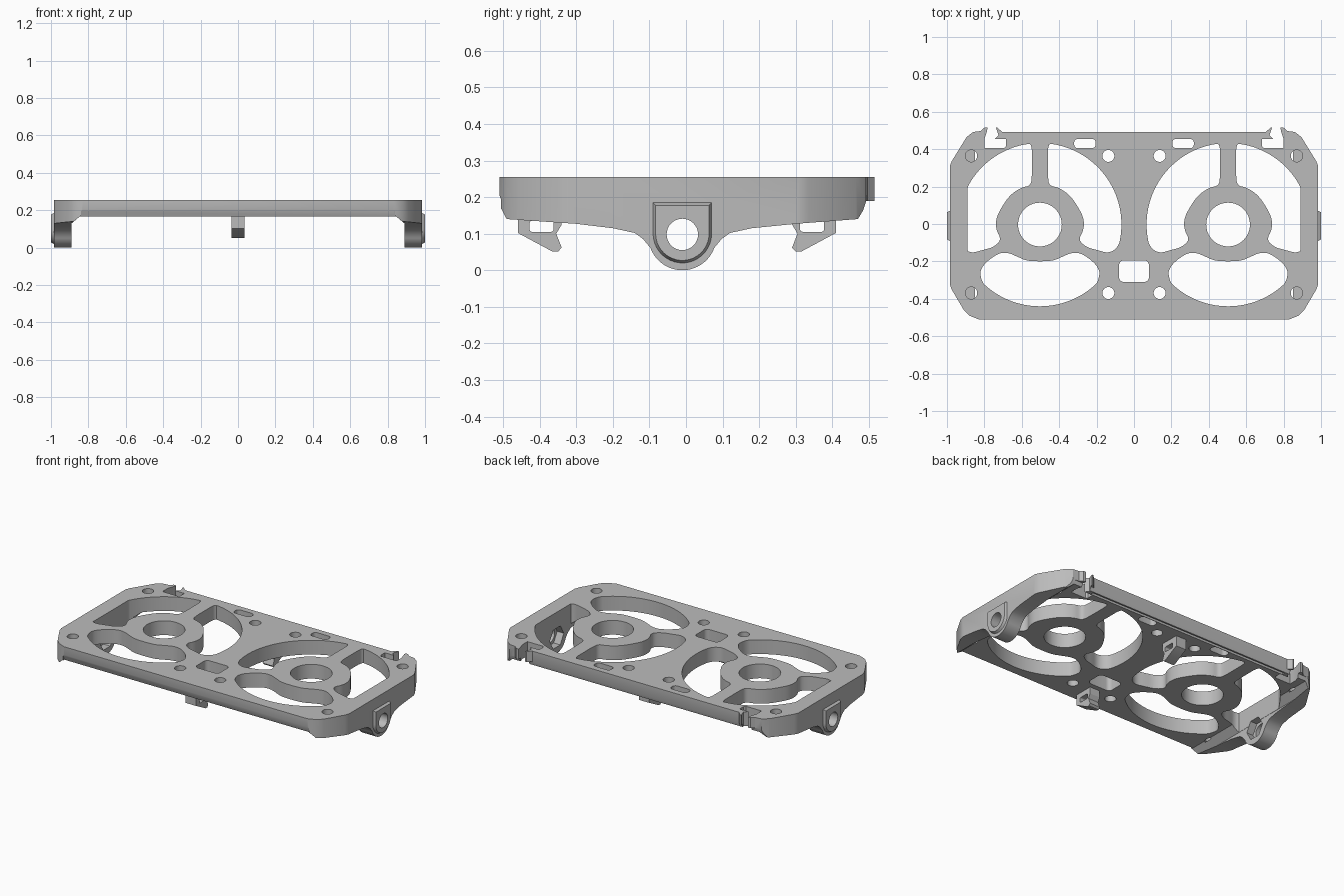
import bpy, bmesh, math
from mathutils import Vector

if "Cube" in bpy.data.objects:
    bpy.data.objects.remove(bpy.data.objects["Cube"])

gray = bpy.data.materials.new("plain_gray")
gray.use_nodes = True
gray.diffuse_color = (0.5, 0.5, 0.5, 1)
gray.node_tree.nodes["Principled BSDF"].inputs["Base Color"].default_value = (0.5, 0.5, 0.5, 1)

AXES = {"x": lambda u, v, w: (w, u, v),
        "y": lambda u, v, w: (u, w, v),
        "z": lambda u, v, w: (u, v, w)}


def prisms(name, outlines, axis, a, b, shrink=1.0, pivot=(0, 0)):
    """Extrude closed 2D outlines along an axis, optionally tapering the far end."""
    bm = bmesh.new()
    place = AXES[axis]
    for pts in outlines:
        near = [bm.verts.new(place(u, v, a)) for u, v in pts]
        far = [bm.verts.new(place(pivot[0] + (u - pivot[0]) * shrink,
                                  pivot[1] + (v - pivot[1]) * shrink, b)) for u, v in pts]
        bm.faces.new(near)
        bm.faces.new(far[::-1])
        for i in range(len(pts)):
            j = (i + 1) % len(pts)
            bm.faces.new((near[j], near[i], far[i], far[j]))
    bmesh.ops.recalc_face_normals(bm, faces=bm.faces)
    mesh = bpy.data.meshes.new(name)
    bm.to_mesh(mesh)
    bm.free()
    mesh.materials.append(gray)
    obj = bpy.data.objects.new(name, mesh)
    bpy.context.collection.objects.link(obj)
    return obj


def combine(target, tool, operation):
    """Apply a boolean and remove the tool."""
    tool.hide_render = True
    mod = target.modifiers.new("cut", "BOOLEAN")
    mod.operation = operation
    mod.solver = "EXACT"
    mod.object = tool
    bpy.context.view_layer.objects.active = target
    bpy.ops.object.modifier_apply(modifier=mod.name)
    bpy.data.objects.remove(tool)


def circle(cx, cy, r, n=40, start=0.0, end=360.0):
    full = end - start >= 360
    steps = n if full else n - 1
    return [(cx + r * math.cos(math.radians(start + (end - start) * i / steps)),
             cy + r * math.sin(math.radians(start + (end - start) * i / steps)))
            for i in range(n)]


def soften(pts, rounds=3):
    """Round an outline by repeated corner cutting."""
    for _ in range(rounds):
        out = []
        for i, p in enumerate(pts):
            p, q = Vector(p), Vector(pts[(i + 1) % len(pts)])
            out += [tuple(p.lerp(q, 0.25)), tuple(p.lerp(q, 0.75))]
        pts = out
    return pts


def rounded_box(x0, x1, y0, y1, r=0.02):
    pts = []
    for cx, cy, s in ((x1 - r, y1 - r, 0), (x0 + r, y1 - r, 90),
                      (x0 + r, y0 + r, 180), (x1 - r, y0 + r, 270)):
        pts += circle(cx, cy, r, 6, s, s + 90)
    return pts


def mirror_x(pts):
    return [(-x, y) for x, y in pts]


# Body: plan outline, limited by the front arch and by the side profile
half = [(0.705, 0.492), (0.73, 0.515), (0.80, 0.515), (0.82, 0.497), (0.86, 0.492),
        (0.895, 0.465), (0.975, 0.335), (0.985, 0.31),
        (0.985, -0.32), (0.975, -0.35), (0.91, -0.46), (0.88, -0.49), (0.83, -0.51)]
body = prisms("fan_bracket", [half + mirror_x(half)[::-1]], "z", -0.05, 0.255)

arch_half = [(1.1, 0.3), (1.1, -0.1), (0.89, -0.1), (0.89, 0.13), (0.845, 0.167)]
arch = prisms("arch_tool", [arch_half + mirror_x(arch_half)[::-1]], "y", -0.7, 0.7)
combine(body, arch, "INTERSECT")

side = [(-0.6, 0.3), (-0.6, 0.165), (-0.505, 0.165), (-0.49, 0.14), (-0.3, 0.127),
        (-0.2, 0.115), (-0.14, 0.102), (-0.117, 0.085)]
side += circle(-0.01, 0.093, 0.093, 20, 200, 340)
side += [(0.097, 0.085), (0.12, 0.102), (0.18, 0.115), (0.3, 0.127), (0.47, 0.14),
         (0.485, 0.165), (0.493, 0.19), (0.6, 0.19), (0.6, 0.3)]
combine(body, prisms("side_tool", [side], "x", -1.1, 1.1), "INTERSECT")

# Sloped relief under the front edge and long groove beside the back edge
relief = [(-0.6, 0.207), (-0.511, 0.207), (-0.488, 0.15), (-0.6, 0.15)]
combine(body, prisms("front_relief_tool", [relief], "x", -0.84, 0.84), "DIFFERENCE")
groove = [(0.458, 0.1), (0.458, 0.2), (0.476, 0.2), (0.476, 0.1)]
combine(body, prisms("groove_tool", [groove], "x", -0.7, 0.7), "DIFFERENCE")


# Fan openings: two side windows and a lower window around each hub
def side_window(limit):
    pts = [(0.043, 0.43), (0.043, 0.33), (0.043, 0.25), (0.05, 0.205), (0.10, 0.195),
           (0.16, 0.155), (0.205, 0.09), (0.235, 0.03), (0.235, -0.03), (0.205, -0.085),
           (0.25, -0.125), (0.31, -0.14), (0.36, -0.155), (0.40, -0.14)]
    pts += circle(0, -0.003, 0.436, 22, -14, 80)
    return [(min(x, limit), y) for x, y in soften(pts, 2)]


upper = [(0.0, -0.2), (0.07, -0.197), (0.12, -0.175), (0.17, -0.153), (0.22, -0.155),
         (0.29, -0.205), (0.32, -0.25), (0.315, -0.29)]
lower = circle(0, -0.003, 0.437, 16, -46, -90)
right_edge = upper + lower
lower_window = soften(right_edge + mirror_x(right_edge[1:-1])[::-1], 2)

openings = [rounded_box(-0.08, 0.08, -0.31, -0.195, 0.025)]
for s in (1, -1):
    fan = [side_window(0.386), mirror_x(side_window(1)), lower_window,
           circle(0, -0.003, 0.117)]
    openings += [[(s * (x + 0.503), y) for x, y in pts] for pts in fan]
    openings.append(rounded_box(s * 0.2625 - 0.0575, s * 0.2625 + 0.0575, 0.405, 0.455))
    notch = [(0.78, 0.55), (0.785, 0.50), (0.80, 0.455), (0.80, 0.405), (0.695, 0.405),
             (0.685, 0.415), (0.685, 0.455), (0.745, 0.455), (0.725, 0.475), (0.75, 0.55)]
    openings.append([(s * x, y) for x, y in notch])
combine(body, prisms("opening_tool", openings, "z", -0.2, 0.4), "DIFFERENCE")

# Screw holes; those at the corners bottom out on the side walls
screws = [circle(s * x, y, 0.032, 24) for s in (1, -1)
          for x in (0.87, 0.137) for y in (0.364, -0.369)]
combine(body, prisms("screw_tool", screws, "z", 0.162, 0.4), "DIFFERENCE")

# Pivot bosses on both side walls, bored through, with hexagonal nut pockets inside
boss = circle(-0.01, 0.1, 0.087, 20, 180, 360) + [(0.077, 0.192), (-0.097, 0.192)]
for s in (1, -1):
    pad = prisms("boss_tool", [boss], "x", s * 0.97, s * 1.0, 0.84, (-0.01, 0.1))
    combine(body, pad, "UNION")
    bore = prisms("bore_tool", [circle(-0.01, 0.098, 0.043, 32)], "x", s * 0.85, s * 1.1)
    combine(body, bore, "DIFFERENCE")
    pocket = prisms("nut_tool", [circle(-0.01, 0.098, 0.068, 6)], "x", s * 0.85, s * 0.935)
    combine(body, pocket, "DIFFERENCE")

# Hanging clips under the centre line
clip = [(-0.46, 0.168), (-0.46, 0.102), (-0.365, 0.051), (-0.35, 0.051), (-0.34, 0.062),
        (-0.355, 0.1), (-0.34, 0.125), (-0.34, 0.168)]
window = rounded_box(-0.428, -0.362, 0.105, 0.136, 0.008)
clips = []
for name, flip in (("front_clip", False), ("back_clip", True)):
    place = (lambda pts: [(-0.05 - y, z) for y, z in pts]) if flip else (lambda pts: pts)
    hook = prisms(name, [place(clip)], "x", -0.035, 0.035)
    combine(hook, prisms("window_tool", [place(window)], "x", -0.1, 0.1), "DIFFERENCE")
    clips.append(hook)

# Smooth curved walls, keep crisp edges
for obj in [body] + clips:
    bpy.ops.object.select_all(action="DESELECT")
    obj.select_set(True)
    bpy.context.view_layer.objects.active = obj
    bpy.ops.object.shade_smooth_by_angle(angle=math.radians(30))
